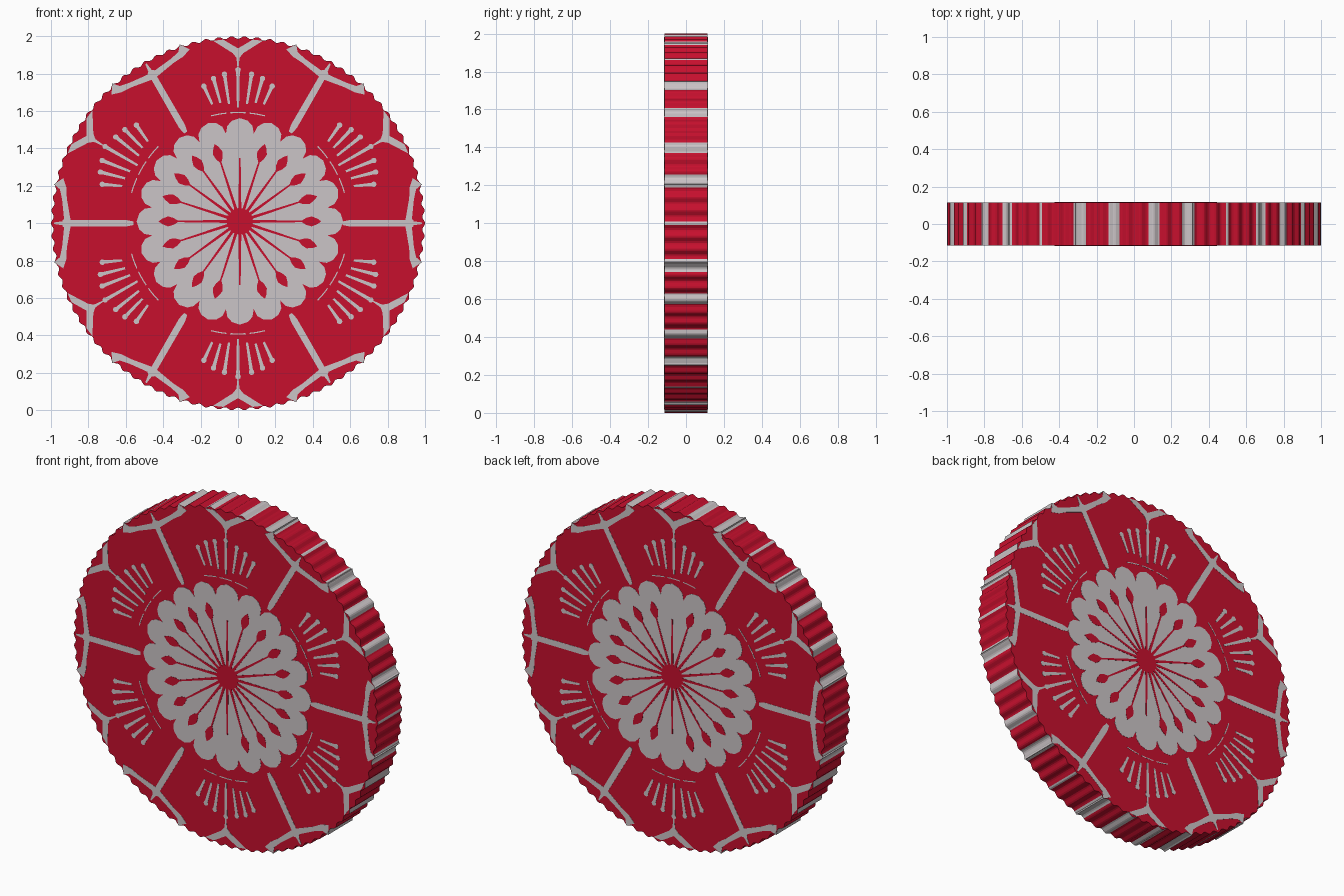
import bpy, bmesh, math
from mathutils import Vector

if "Cube" in bpy.data.objects:
    bpy.data.objects.remove(bpy.data.objects["Cube"])


def material(name, rgb):
    m = bpy.data.materials.new(name)
    m.diffuse_color = (*rgb, 1)
    m.use_nodes = True
    m.node_tree.nodes["Principled BSDF"].inputs["Base Color"].default_value = m.diffuse_color
    return m


RED = material("crimson", (0.57, 0.005, 0.027))
GREY = material("pale grey", (0.60, 0.555, 0.57))
MIDS = [30 + 60 * i for i in range(6)]      # middle direction of each outer petal


def pol(deg, r, c=(0, 1)):
    a = math.radians(deg)
    return Vector((c[0] + r * math.cos(a), c[1] + r * math.sin(a)))


def disc(c, r, n=10):
    return [pol(360 * i / n, r, c) for i in range(n)]


def stroke(pts, widths):
    """Tapered quads along a line, with round joints."""
    out = []
    for i in range(len(pts) - 1):
        a, b = pts[i], pts[i + 1]
        d = (b - a).normalized()
        n = Vector((-d.y, d.x))
        wa, wb = widths[i] / 2, widths[i + 1] / 2
        out.append([a - n * wa, b - n * wb, b + n * wb, a + n * wa])
        if i:
            out.append(disc(a, wa))
    return out


def plate(name, polys, half, mats, rim_rule=None):
    """Extrude outlines in the xz plane through the thickness."""
    bm = bmesh.new()
    for p in polys:
        f = [bm.verts.new((v.x, -half, v.y)) for v in p]
        b = [bm.verts.new((v.x, half, v.y)) for v in p]
        bm.faces.new(f)
        bm.faces.new(b[::-1])
        n = len(p)
        for i in range(n):
            j = (i + 1) % n
            face = bm.faces.new((f[j], f[i], b[i], b[j]))
            if rim_rule:
                m = (p[i] + p[j]) / 2
                ang = math.degrees(math.atan2(m.y - 1, m.x)) % 60
                face.material_index = rim_rule(abs(ang - 30))
    bmesh.ops.recalc_face_normals(bm, faces=bm.faces)
    me = bpy.data.meshes.new(name)
    bm.to_mesh(me)
    bm.free()
    for m in mats:
        me.materials.append(m)
    ob = bpy.data.objects.new(name, me)
    bpy.context.collection.objects.link(ob)
    return ob


# Red body with rippled rim and grey rim stripes
def stripes(d):
    return int(4.5 < d < 8 or 15.2 < d < 18.8 or d > 29.4)


body = [pol(i / 2, 0.993 + 0.007 * math.cos(math.radians(i / 2 * 90))) for i in range(720)]
plate("disc_body", [body], 0.1140, [RED, GREY], stripes)

# Spokes between the outer petals, branching out to the rim
polys = []
for m in MIDS:
    s = m + 30
    polys += stroke([pol(s, 0.56), pol(s, 0.60), pol(s, 0.91)], [0.02, 0.036, 0.034])
    polys += stroke([pol(s, 0.91), pol(s, 0.985)], [0.03, 0.008])
    polys.append(disc(pol(s, 0.915), 0.028))
    for k in (-1, 1):
        polys += stroke([pol(m + k * 30, 0.91), pol(m + k * 22, 0.937),
                         pol(m + k * 18.5, 0.955), pol(m + k * 16.8, 0.985)],
                        [0.035, 0.026, 0.036, 0.06])
plate("petal_spokes", polys, 0.1150, [GREY])

# Notch at the outer middle of each petal, flaring to the rim
polys = []
for m in MIDS:
    polys += stroke([pol(m, 0.83), pol(m, 0.90)], [0.006, 0.02])
    for k in (-1, 1):
        polys.append([pol(m, 0.875), pol(m + k * 1.8, 0.91), pol(m + k * 7.8, 0.985),
                      pol(m + k * 4.6, 0.985), pol(m, 0.935)])
plate("petal_notches", polys, 0.1150, [GREY])

# Stamens: thin lines with a bead at the outer end
polys = []
for m in MIDS:
    for d0, r0, d1, r1 in ((0, 0.62, 0, 0.82), (4.3, 0.64, 5.2, 0.80),
                           (8.3, 0.65, 9.6, 0.785), (12.2, 0.65, 14.0, 0.755)):
        for k in ((-1, 1) if d0 else (1,)):
            a, b = pol(m + k * d0, r0), pol(m + k * d1, r1)
            polys += stroke([a, b], [0.012, 0.02])
            polys.append(disc(b, 0.015))
plate("stamens", polys, 0.1150, [GREY])

# Fine broken ring around the flower
polys = []
for m in MIDS:
    for d in (-14, -4, 6):
        polys += stroke([pol(m + d + 2 * i, 0.592) for i in range(5)], [0.006] * 5)
plate("fine_ring", polys, 0.1150, [GREY])

# Central flower of twenty petals
C = (0.01, 1.01)
PROFILE = ((-9, 0.475), (-7.5, 0.515), (-4.5, 0.54), (0, 0.552), (4.5, 0.54), (7.5, 0.515))
flower = [pol(18 * i + d, r, C) for i in range(20) for d, r in PROFILE]
plate("flower", [flower], 0.1152, [GREY])

# Red heart, veins and teardrops on the flower
polys = [[pol(9 * i, 0.088 if i % 2 == 0 else 0.068, C) for i in range(40)]]
for i in range(20):
    a = 18 * i
    polys += stroke([pol(a, 0.06, C), pol(a, 0.34, C)], [0.016, 0.008])
    if a not in (90, 270):
        polys.append([pol(a, 0.325, C), pol(a + 3, 0.355, C), pol(a + 4, 0.385, C),
                      pol(a + 2, 0.415, C), pol(a, 0.435, C), pol(a - 2, 0.415, C),
                      pol(a - 4, 0.385, C), pol(a - 3, 0.355, C)])
plate("flower_veins", polys, 0.1164, [RED])
